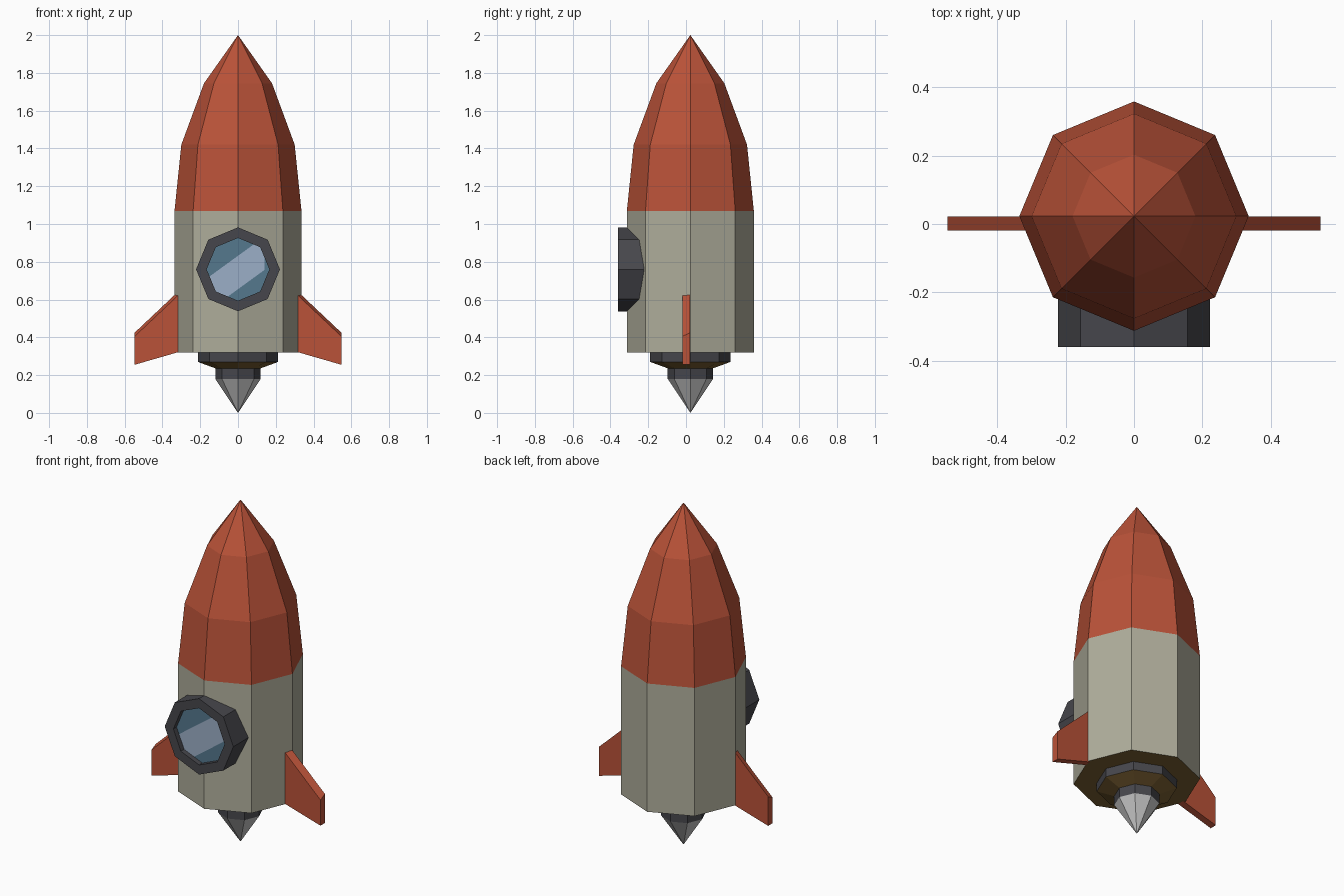
import bpy, bmesh, math
from mathutils import Vector

if "Cube" in bpy.data.objects:
    bpy.data.objects.remove(bpy.data.objects["Cube"])

SIDES = 8
CY = 0.023  # y of the rocket's axis


def mat(name, rgb):
    m = bpy.data.materials.new(name)
    m.diffuse_color = (*rgb, 1)
    m.use_nodes = True
    m.node_tree.nodes["Principled BSDF"].inputs["Base Color"].default_value = m.diffuse_color
    return m


RED = mat("red paint", (0.49, 0.085, 0.04))
HULL = mat("pale hull", (0.43, 0.42, 0.33))
DARK = mat("dark metal", (0.062, 0.062, 0.072))
BROWN = mat("brown underside", (0.20, 0.118, 0.032))
GREY = mat("light grey", (0.58, 0.58, 0.58))
GLASS = mat("blue glass", (0.091, 0.188, 0.27))
SHINE = mat("glass shine", (0.33, 0.43, 0.57))


def finish(name, bm, mats, loc=(0, 0, 0), rot=(0, 0, 0)):
    me = bpy.data.meshes.new(name)
    bm.to_mesh(me)
    bm.free()
    for m in mats:
        me.materials.append(m)
    ob = bpy.data.objects.new(name, me)
    ob.location, ob.rotation_euler = loc, rot
    bpy.context.collection.objects.link(ob)
    return ob


def lathe(name, profile, mats, index=None, **place):
    """Spin (radius, height) points into a faceted shell; index = material per band."""
    bm = bmesh.new()
    rings = []
    for r, z in profile:
        if r == 0:
            rings.append([bm.verts.new((0, 0, z))] * SIDES)
        else:
            rings.append([bm.verts.new((r * math.cos(t), r * math.sin(t), z))
                          for t in (2 * math.pi * i / SIDES for i in range(SIDES))])
    for k, (a, b) in enumerate(zip(rings, rings[1:])):
        for i in range(SIDES):
            j = (i + 1) % SIDES
            loop = list(dict.fromkeys((a[i], a[j], b[j], b[i])))
            bm.faces.new(loop).material_index = index[k] if index else 0
    return finish(name, bm, mats, **place)


axis = (0, CY, 0)
# Hull with brown underside, and red nose
lathe("hull", [(0, 0.32), (0.336, 0.32), (0.336, 1.07)], [BROWN, HULL], [0, 1], loc=axis)
lathe("nose_cone", [(0.336, 1.07), (0.30, 1.42), (0.18, 1.745), (0, 2.0)], [RED], loc=axis)

# Engine nozzle and pointed exhaust
lathe("nozzle", [(0.12, 0.18), (0.12, 0.236), (0.213, 0.27), (0.213, 0.32)],
      [DARK, BROWN], [0, 1, 0], loc=axis)
lathe("exhaust_cone", [(0, 0.0), (0.12, 0.18)], [GREY], loc=axis)

# Porthole frame, facing the front
facing = dict(loc=(0, 0, 0.76), rot=(math.pi / 2, 0, 0))
lathe("window_frame", [(0.222, 0.20), (0.222, 0.36), (0.166, 0.36), (0.166, 0.325)],
      [DARK], **facing)

# Window glass, cut along two diagonals for the shine stripe
bm = bmesh.new()
bm.faces.new([bm.verts.new((0.168 * math.cos(t), 0.168 * math.sin(t), 0.33))
              for t in (2 * math.pi * i / SIDES for i in range(SIDES))])
n = Vector((-math.sin(math.radians(36)), math.cos(math.radians(36)), 0))
HI, LO, EDGE = 0.058, -0.085, 0.14
for normal, d in ((n, HI), (n, LO), (Vector((1, 0, 0)), EDGE)):
    bmesh.ops.bisect_plane(bm, geom=bm.verts[:] + bm.edges[:] + bm.faces[:],
                           plane_co=normal * d, plane_no=normal)
for f in bm.faces:
    c = f.calc_center_median()
    f.material_index = int(LO < c.dot(n) < HI and c.x < EDGE)
finish("window_glass", bm, [GLASS, SHINE], **facing)

# Side fins: top edge slopes down towards the front
for side, label in ((1, "right"), (-1, "left")):
    bm = bmesh.new()
    rows = []
    for y, drop in ((-0.019, 0.02), (0.022, 0)):
        rows.append([bm.verts.new((side * x, y, z)) for x, z in
                     ((0.28, 0.332), (0.547, 0.255), (0.547, 0.425 - drop), (0.28, 0.677 - drop))])
    front, back = rows
    bm.faces.new(front)
    bm.faces.new(back[::-1])
    for i in range(4):
        j = (i + 1) % 4
        bm.faces.new((front[j], front[i], back[i], back[j]))
    bmesh.ops.recalc_face_normals(bm, faces=bm.faces[:])
    finish(label + "_fin", bm, [RED])
